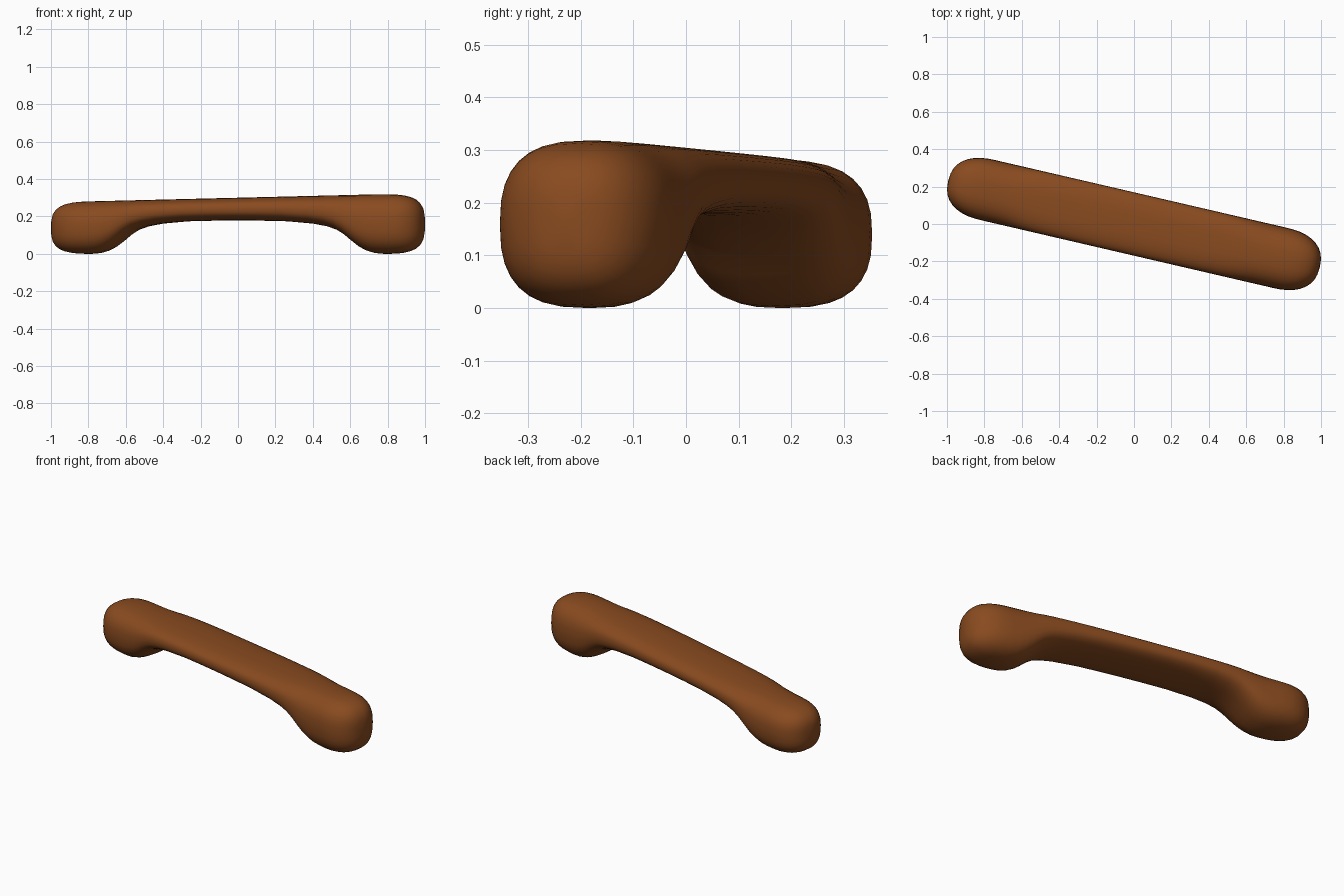
import bpy, bmesh, math
from mathutils import Matrix

if "Cube" in bpy.data.objects:
    bpy.data.objects.remove(bpy.data.objects["Cube"])

SIDES = 32
HALF_WIDTH = 0.165
LEG, CAP = 0.80, 0.22          # leg centre and length of the rounded end
ANGLE = -math.atan(0.232)      # slant of the bar in plan

# underside profile: distance from the middle, height
UNDERSIDE = [(0, .178), (.14, .177), (.27, .174), (.42, .161), (.50, .146),
             (.555, .127), (.60, .098), (.64, .064), (.675, .037), (.715, .016),
             (.755, .004), (.80, 0), (1.1, 0)]


def underside(d):
    for (a, za), (b, zb) in zip(UNDERSIDE, UNDERSIDE[1:]):
        if d <= b:
            return za + (zb - za) * (d - a) / (b - a)
    return 0.0


def round_off(t, p):
    return max(0.0, 1 - t ** p) ** (1 / p)


def spow(c, e):
    return math.copysign(abs(c) ** e, c)


def section(u):
    """Rounded cross-section at distance u along the bar."""
    t = max(0.0, (abs(u) - LEG) / CAP)
    top, bottom = min(0.318, 0.30 + 0.024 * u), underside(abs(u))
    mid, half = (top + bottom) / 2, (top - bottom) / 2
    w, h = HALF_WIDTH * round_off(t, 2.4), half * round_off(t, 3.2)
    ring = []
    for i in range(SIDES):
        a = 2 * math.pi * i / SIDES
        ring.append((u, w * spow(math.cos(a), 2 / 2.6), mid + h * spow(math.sin(a), 2 / 2.6)))
    return ring, (u, 0, mid)


# stations along the bar, closer together on the rounded ends
half_stations = [p[0] for p in UNDERSIDE[1:-1]]
half_stations += [LEG + CAP * math.sin(math.pi / 2 * k / 9) for k in range(1, 9)]
stations = [-u for u in reversed(half_stations)] + [0] + half_stations

# handle: loft through the sections and close both ends
bm = bmesh.new()
rings = [[bm.verts.new(c) for c in section(u)[0]] for u in stations]
for r, s in zip(rings, rings[1:]):
    for i in range(SIDES):
        j = (i + 1) % SIDES
        bm.faces.new((r[i], s[i], s[j], r[j]))
for ring, u in ((rings[0], -LEG - CAP), (rings[-1], LEG + CAP)):
    tip = bm.verts.new(section(u)[1])
    for i in range(SIDES):
        bm.faces.new((ring[i], ring[(i + 1) % SIDES], tip))
bmesh.ops.recalc_face_normals(bm, faces=bm.faces)
bm.transform(Matrix.Rotation(ANGLE, 4, 'Z'))
for f in bm.faces:
    f.smooth = True

mesh = bpy.data.meshes.new("handle")
bm.to_mesh(mesh)
bm.free()
handle = bpy.data.objects.new("handle", mesh)
bpy.context.collection.objects.link(handle)

# brown material
brown = bpy.data.materials.new("brown")
brown.diffuse_color = (0.25, 0.07, 0.014, 1)
brown.use_nodes = True
brown.node_tree.nodes["Principled BSDF"].inputs["Base Color"].default_value = brown.diffuse_color
mesh.materials.append(brown)
